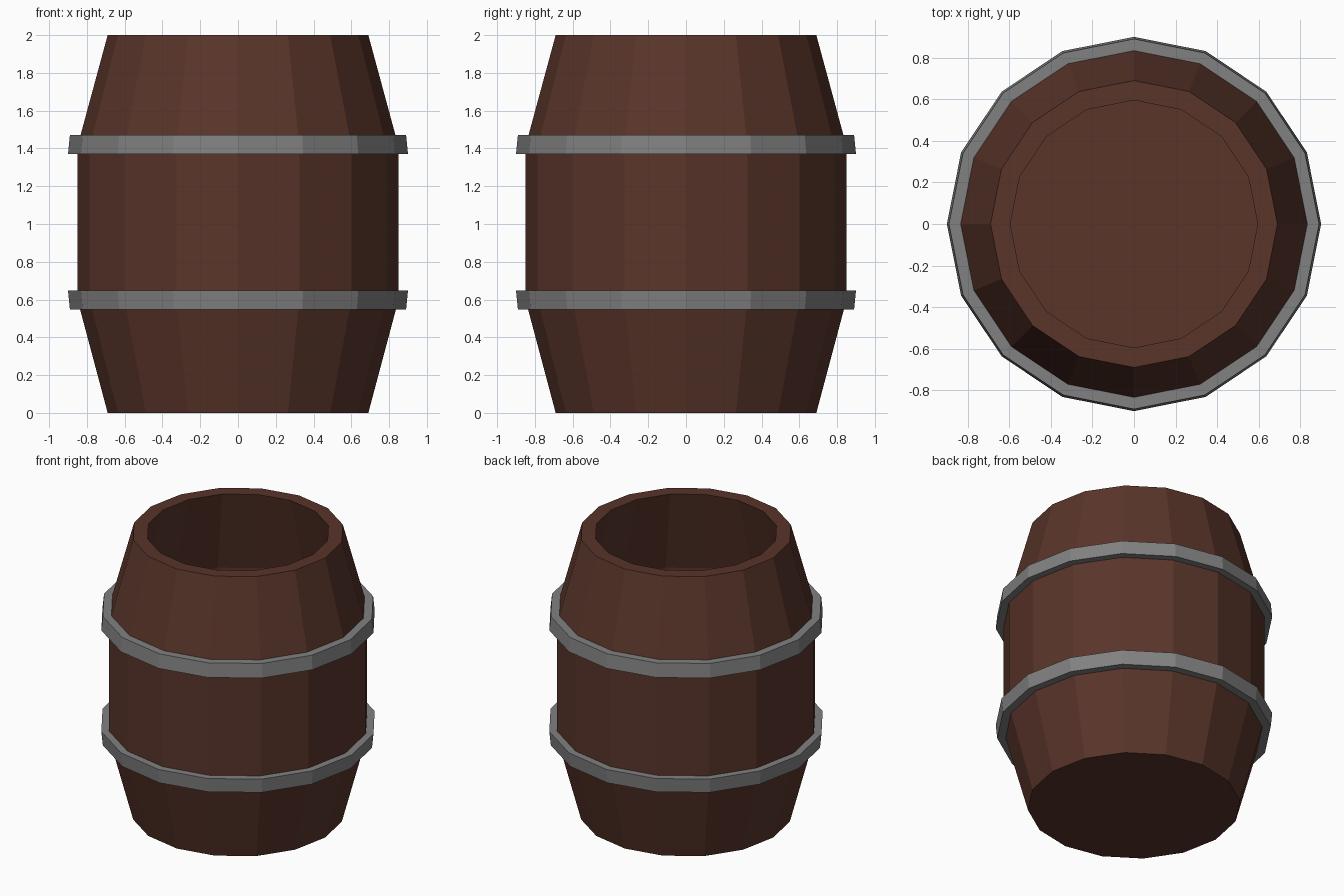
import bpy, bmesh
from math import cos, sin, tau

if "Cube" in bpy.data.objects:
    bpy.data.objects.remove(bpy.data.objects["Cube"])

SIDES = 16


def material(name, color):
    m = bpy.data.materials.new(name)
    m.diffuse_color = (*color, 1)
    m.use_nodes = True
    m.node_tree.nodes["Principled BSDF"].inputs["Base Color"].default_value = m.diffuse_color
    return m


def lathe(name, profile, mat, closed=False):
    """Spin an (r, z) profile round z; open profiles get end caps."""
    bm = bmesh.new()
    rings = [[bm.verts.new((r * cos(tau * i / SIDES), r * sin(tau * i / SIDES), z))
              for i in range(SIDES)] for r, z in profile]
    pairs = list(zip(rings, rings[1:]))
    if closed:
        pairs.append((rings[-1], rings[0]))
    else:
        bm.faces.new(rings[0])
        bm.faces.new(rings[-1])
    for a, b in pairs:
        for i in range(SIDES):
            j = (i + 1) % SIDES
            bm.faces.new((a[i], a[j], b[j], b[i]))
    bmesh.ops.recalc_face_normals(bm, faces=bm.faces)
    mesh = bpy.data.meshes.new(name)
    bm.to_mesh(mesh)
    bm.free()
    mesh.materials.append(mat)
    ob = bpy.data.objects.new(name, mesh)
    bpy.context.collection.objects.link(ob)
    return ob


wood = material("wood", (0.1, 0.035, 0.023))
iron = material("iron", (0.22, 0.22, 0.22))

# Hollow barrel: outer wall up, flat rim, inner wall down to the floor
lathe("barrel_body", [(0.69, 0), (0.85, 0.6), (0.85, 1.41), (0.69, 2.0),
                      (0.595, 2.0), (0.755, 1.4), (0.755, 0.6), (0.62, 0.09)], wood)

# Two hoops, mirrored about mid height, slightly tapered to the ends
hoop = [(0.83, 1.37), (0.9, 1.37), (0.89, 1.47), (0.82, 1.47)]
lathe("upper_hoop", hoop, iron, closed=True)
lathe("lower_hoop", [(r, 2.017 - z) for r, z in hoop], iron, closed=True)
